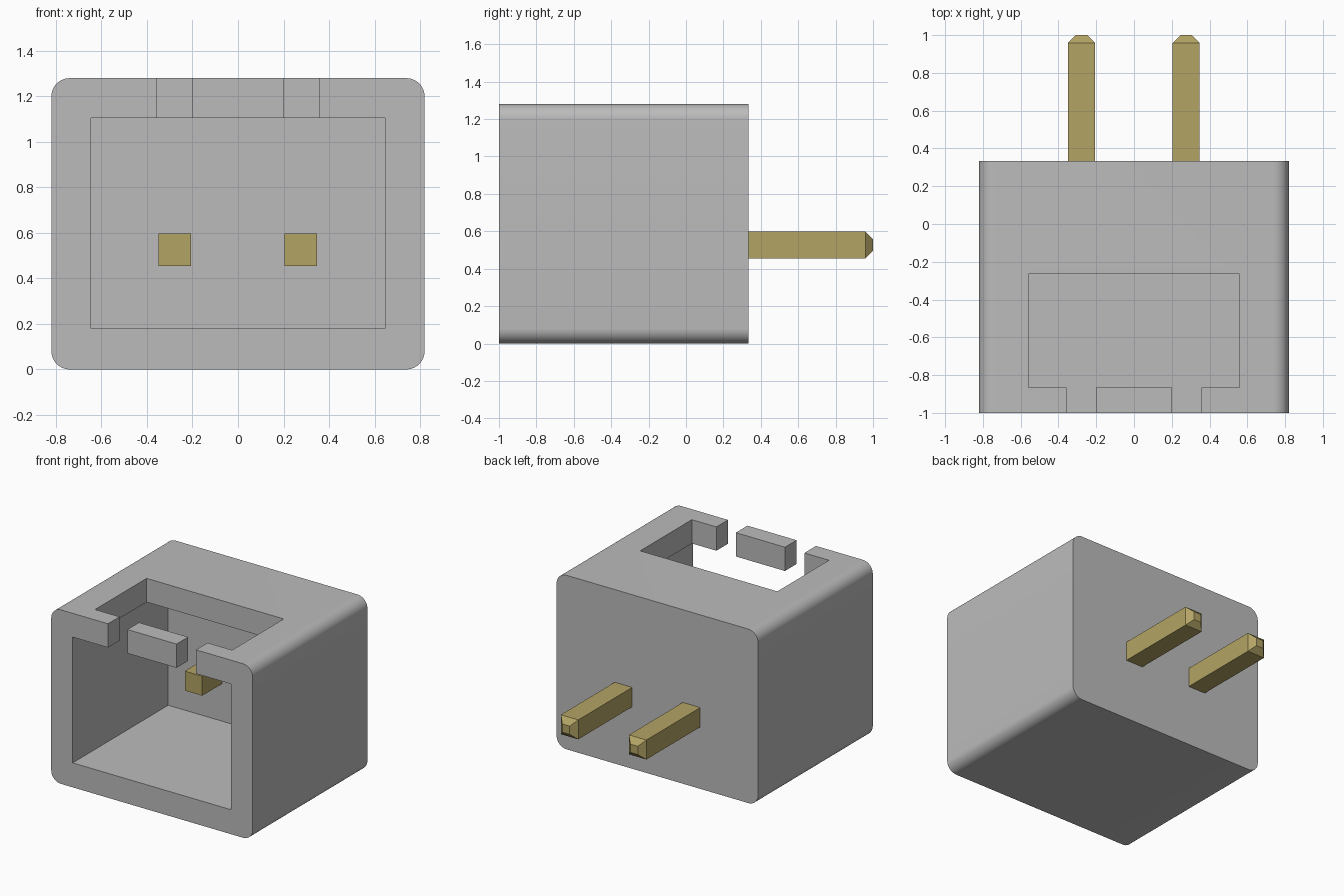
import bpy
import bmesh
import math
from mathutils import Vector

if "Cube" in bpy.data.objects:
    bpy.data.objects.remove(bpy.data.objects["Cube"], do_unlink=True)


def make_material(name, color):
    mat = bpy.data.materials.new(name)
    mat.use_nodes = True
    mat.diffuse_color = color
    mat.node_tree.nodes["Principled BSDF"].inputs["Base Color"].default_value = color
    return mat


grey = make_material("grey plastic", (0.5, 0.5, 0.5, 1))
brass = make_material("brass", (0.45, 0.37, 0.13, 1))


def make_box(name, low, high, mat, shape=None):
    """Box between two corners; shape(bm) may refine it."""
    low, high = Vector(low), Vector(high)
    bm = bmesh.new()
    bmesh.ops.create_cube(bm, size=1)
    for v in bm.verts:
        for i in range(3):
            v.co[i] = high[i] if v.co[i] > 0 else low[i]
    if shape:
        shape(bm)
    mesh = bpy.data.meshes.new(name)
    bm.to_mesh(mesh)
    bm.free()
    mesh.materials.append(mat)
    obj = bpy.data.objects.new(name, mesh)
    bpy.context.collection.objects.link(obj)
    return obj


def round_long_edges(bm):
    edges = [e for e in bm.edges
             if abs(e.verts[0].co.y - e.verts[1].co.y) > 0.1]
    bmesh.ops.bevel(bm, geom=edges, offset=0.08, segments=10,
                    profile=0.5, affect='EDGES')


def chamfer_tip(bm):
    back = max(bm.faces, key=lambda f: f.calc_center_median().y)
    bmesh.ops.bevel(bm, geom=list(back.edges), offset=0.041, segments=1,
                    affect='EDGES')


def activate(obj):
    bpy.ops.object.select_all(action='DESELECT')
    obj.select_set(True)
    bpy.context.view_layer.objects.active = obj


def cut(obj, low, high):
    cutter = make_box("cutter", low, high, grey)
    cutter.hide_render = True
    mod = obj.modifiers.new("cut", 'BOOLEAN')
    mod.operation = 'DIFFERENCE'
    mod.solver = 'EXACT'
    mod.object = cutter
    activate(obj)
    bpy.ops.object.modifier_apply(modifier=mod.name)
    bpy.data.objects.remove(cutter, do_unlink=True)


# Housing: rounded block with a front cavity, roof window and open roof lip
top, ceiling = 1.28, 1.105
front, lip_back = -1.0, -0.865
housing = make_box("housing", (-0.82, front, 0), (0.82, 0.333, top), grey,
                   round_long_edges)
cut(housing, (-0.645, -1.2, 0.18), (0.645, 0.11, ceiling))
cut(housing, (-0.558, lip_back, 1.0), (0.558, -0.265, 1.5))
cut(housing, (-0.358, -1.2, 1.0), (0.358, -0.8, 1.5))
activate(housing)
bpy.ops.object.shade_smooth_by_angle(angle=math.radians(30))

# Separate key block in the middle of the lip
make_box("lip_key", (-0.2, front, ceiling), (0.2, lip_back, top), grey)

# Two square pins passing through the back wall
for side, x in (("left", 0.276), ("right", -0.278)):
    make_box(side + "_pin", (x - 0.071, -0.12, 0.455),
             (x + 0.071, 1.0, 0.598), brass, chamfer_tip)
